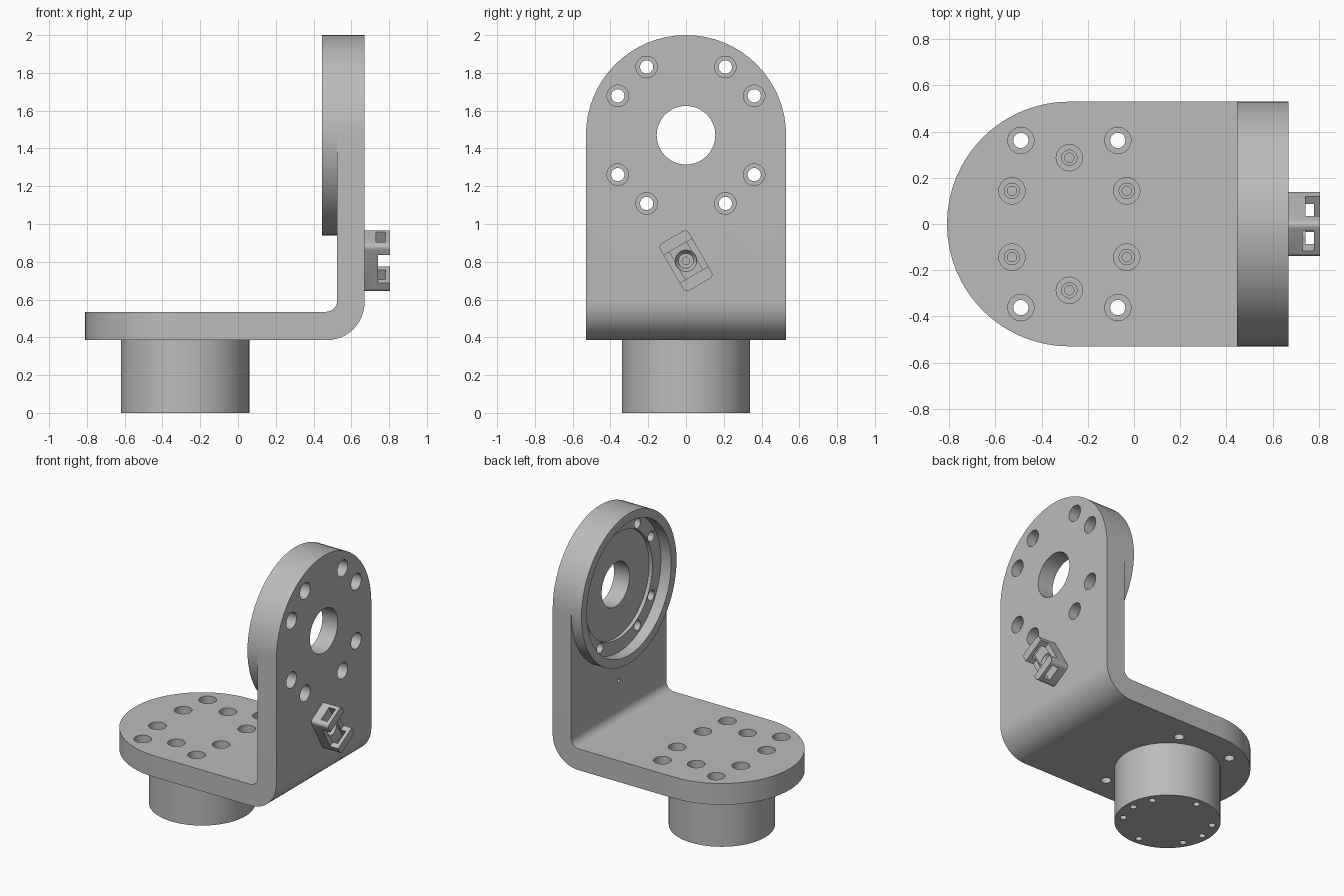
import bpy, bmesh
from math import sin, cos, pi, radians
from mathutils import Matrix

cube = bpy.data.objects.get("Cube")
if cube:
    bpy.data.objects.remove(cube, do_unlink=True)

# Main dimensions
W = 0.53                      # half width and end radius
PX, WZ = -0.28, 1.47          # centre of the plate end, centre of the wall end
Z0, Z1 = 0.385, 0.535         # plate bottom and top
X0, X1 = 0.525, 0.67          # wall inner and outer face
SEG = 64

gray = bpy.data.materials.new("machined_gray")
gray.use_nodes = True
gray.diffuse_color = (0.5, 0.5, 0.5, 1)
gray.node_tree.nodes["Principled BSDF"].inputs["Base Color"].default_value = (0.5, 0.5, 0.5, 1)


def finish(bm, name):
    bmesh.ops.recalc_face_normals(bm, faces=bm.faces[:])
    mesh = bpy.data.meshes.new(name)
    bm.to_mesh(mesh)
    bm.free()
    mesh.materials.append(gray)
    ob = bpy.data.objects.new(name, mesh)
    bpy.context.collection.objects.link(ob)
    return ob


def lathe(name, axis, centers, profile, closed=False, seg=SEG):
    """Stepped round solids: profile of (radius, position along axis) at each centre."""
    bm = bmesh.new()
    for a, b in centers:
        rings = []
        for r, t in profile:
            ring = []
            for i in range(seg):
                p, q = a + r * cos(2 * pi * i / seg), b + r * sin(2 * pi * i / seg)
                ring.append(bm.verts.new((p, q, t) if axis == "Z" else (t, p, q)))
            rings.append(ring)
        pairs = list(zip(rings, rings[1:]))
        if closed:
            pairs.append((rings[-1], rings[0]))
        else:
            bm.faces.new(rings[0])
            bm.faces.new(rings[-1])
        for lo, hi in pairs:
            for i in range(seg):
                j = (i + 1) % seg
                bm.faces.new((lo[i], lo[j], hi[j], hi[i]))
    return finish(bm, name)


def prism(name, axis, outline, lo, hi):
    """Outline extruded along one axis from lo to hi."""
    place = {"X": lambda p, q, t: (t, p, q),
             "Y": lambda p, q, t: (p, t, q),
             "Z": lambda p, q, t: (p, q, t)}[axis]
    bm = bmesh.new()
    a = [bm.verts.new(place(p, q, lo)) for p, q in outline]
    b = [bm.verts.new(place(p, q, hi)) for p, q in outline]
    bm.faces.new(a)
    bm.faces.new(b)
    for i in range(len(a)):
        j = (i + 1) % len(a)
        bm.faces.new((a[i], a[j], b[j], b[i]))
    return finish(bm, name)


def rect(p, q, p2, q2):
    return [(p, q), (p2, q), (p2, q2), (p, q2)]


def arc(p, q, r, start, end, n):
    return [(p + r * cos(radians(start + (end - start) * i / n)),
             q + r * sin(radians(start + (end - start) * i / n))) for i in range(n + 1)]


def boolean(ob, *cutters, op="DIFFERENCE", keep=False):
    for c in cutters:
        c.hide_render = True
        mod = ob.modifiers.new("cut", "BOOLEAN")
        mod.object, mod.operation, mod.solver = c, op, "EXACT"
    dg = bpy.context.evaluated_depsgraph_get()
    mesh = bpy.data.meshes.new_from_object(ob.evaluated_get(dg))
    ob.modifiers.clear()
    ob.data = mesh
    if not keep:
        for c in cutters:
            bpy.data.objects.remove(c, do_unlink=True)


def circle(a, b, r, degrees):
    return [(a + r * cos(radians(d)), b + r * sin(radians(d))) for d in degrees]


# Bent bracket: L profile trimmed to a round end on both legs
profile = ([(-0.9, Z0)] + arc(X1 - 0.2, Z0 + 0.2, 0.2, -90, 0, 12)
           + [(X1, 2.1), (X0, 2.1)]
           + arc(X0 - 0.06, Z1 + 0.06, 0.06, 0, -90, 8) + [(-0.9, Z1)])
bracket = prism("bent_bracket", "Y", profile, -0.6, 0.6)
wall_trim = prism("wall_trim", "X", [(-W, 0), (W, 0)] + arc(0, WZ, W, 0, 180, 32), -2, 2)
boolean(bracket, wall_trim, op="INTERSECT")
plate_trim = prism("plate_trim", "Z", arc(PX, 0, W, 90, 270, 32)
                   + [(PX + 0.01, -0.7), (1, -0.7), (1, 0.7), (PX + 0.01, 0.7)], -1, 3)
boolean(bracket, plate_trim, op="INTERSECT")

# Bore, pocket and bolt holes in the wall
bolts = [s + d for s in (0, 180) for d in (30, 60, 120, 150)]
boolean(bracket,
        lathe("wall_bore", "X", [(0, WZ)], [(0.375, 0.5), (0.375, 0.55), (0.155, 0.55), (0.155, 0.8)]),
        lathe("wall_bolt_holes", "X", circle(0, WZ, 0.417, bolts),
              [(0.035, 0.4), (0.035, 0.6), (0.057, 0.6), (0.057, 0.8)], seg=32),
        lathe("wall_pin_hole", "X", [(0, 0.8)], [(0.014, 0.4), (0.014, 0.62)], seg=24))

# Bolt holes in the plate
hexagon = circle(PX, 0, 0.287, range(30, 390, 60))
corners = [(PX + sx * 0.21, sy * 0.362) for sx in (-1, 1) for sy in (-1, 1)]
screw_holes = lathe("screw_holes", "Z", hexagon,
                    [(0.02, 0.2), (0.02, 0.34), (0.033, 0.34), (0.033, 0.46),
                     (0.057, 0.46), (0.057, 0.7)], seg=32)
boolean(bracket, screw_holes, keep=True)
boolean(bracket, lathe("corner_holes", "Z", corners,
                       [(0.033, 0.2), (0.033, 0.46), (0.057, 0.46), (0.057, 0.7)], seg=32))

# Base cylinder with blind holes underneath
base = lathe("base_cylinder", "Z", [(PX, 0)], [(0.34, 0), (0.34, Z0)])
boolean(base, screw_holes,
        lathe("base_holes", "Z", hexagon + circle(PX, 0, 0.287, (0, 180)),
              [(0.022, -0.1), (0.022, 0.1)], seg=24))

# Raised rim around the bearing seat
rim = lathe("bearing_rim", "X", [(0, WZ)],
            [(W, 0.445), (W, X0), (0.47, X0), (0.47, 0.445)], closed=True)

# Tilted cable clip: rounded block with a cross channel, strap windows and screw hole
U, V, R = 0.145, 0.088, 0.025
outline = []
for i, (sy, sz) in enumerate([(1, 1), (-1, 1), (-1, -1), (1, -1)]):
    outline += arc(sy * (V - R), sz * (U - R), R, 90 * i, 90 * i + 90, 6)
clip = prism("cable_clip", "X", outline, X1, 0.805)
boolean(clip,
        prism("channel", "X", rect(-0.2, -0.085, 0.2, 0.085), 0.742, 0.9),
        prism("strap_window", "X", rect(-0.052, -0.3, 0.052, 0.3), 0.73, 0.78),
        lathe("clip_screw_hole", "X", [(0, 0)],
              [(0.02, 0.68), (0.02, 0.7), (0.04, 0.7), (0.057, 0.725), (0.057, 0.85)], seg=32))
clip.data.transform(Matrix.Translation((0, 0, 0.805)) @ Matrix.Rotation(radians(30), 4, "X"))

# Smooth round walls, keep edges sharp
for ob in bpy.context.view_layer.objects:
    ob.select_set(False)
for ob in (bracket, base, rim, clip):
    ob.select_set(True)
    bpy.context.view_layer.objects.active = ob
bpy.ops.object.shade_smooth_by_angle(angle=radians(30))
